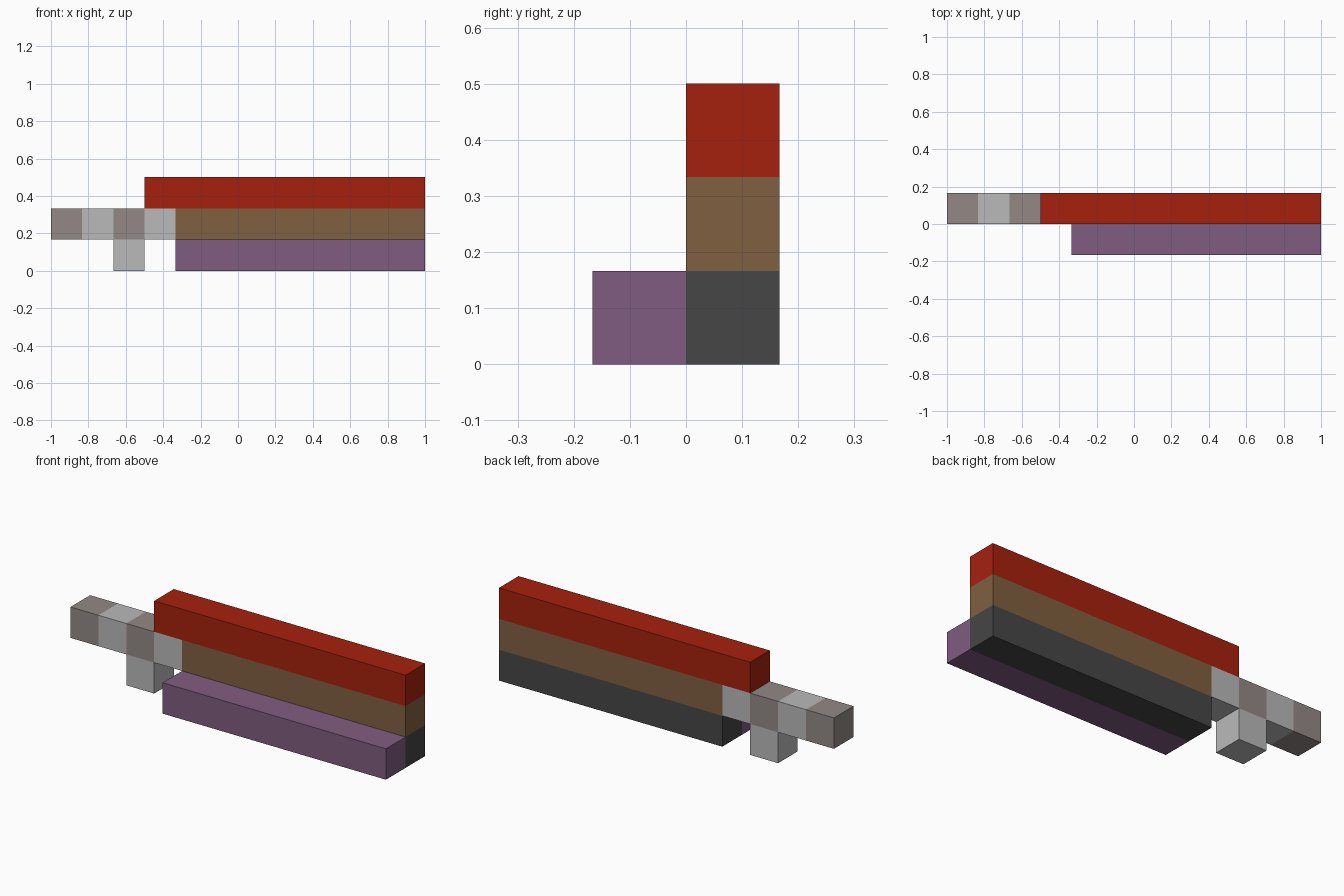
import bpy
import bmesh
from mathutils import Vector, Matrix

default = bpy.data.objects.get("Cube")
if default:
    bpy.data.objects.remove(default, do_unlink=True)

U = 1 / 6  # one block


def material(name, rgb):
    mat = bpy.data.materials.new(name)
    mat.use_nodes = True
    color = (*rgb, 1)
    mat.diffuse_color = color
    mat.node_tree.nodes["Principled BSDF"].inputs["Base Color"].default_value = color
    return mat


red = material("red", (0.381, 0.015, 0.004))
brown = material("brown", (0.216, 0.117, 0.051))
purple = material("purple", (0.216, 0.107, 0.216))
charcoal = material("charcoal", (0.061, 0.061, 0.061))
light_grey = material("light grey", (0.491, 0.491, 0.491))
warm_grey = material("warm grey", (0.292, 0.25, 0.235))

# name, material, first corner in blocks, length in blocks
parts = [
    ("top_beam", red, (-3, 0, 2), 9),
    ("middle_beam", brown, (-2, 0, 1), 8),
    ("bottom_beam", charcoal, (-2, 0, 0), 8),
    ("side_beam", purple, (-2, -1, 0), 8),
    ("arm_tip", warm_grey, (-6, 0, 1), 1),
    ("arm_outer", light_grey, (-5, 0, 1), 1),
    ("arm_inner", warm_grey, (-4, 0, 1), 1),
    ("arm_root", light_grey, (-3, 0, 1), 1),
    ("leg", light_grey, (-4, 0, 0), 1),
]


def occupied(point):
    """True where a point, in blocks, lies inside any part."""
    return any(
        all(0 < p - c < s for p, c, s in zip(point, corner, (length, 1, 1)))
        for _, _, corner, length in parts
    )


for name, mat, corner, length in parts:
    size = Vector((length, 1, 1))
    bm = bmesh.new()
    bmesh.ops.create_cube(bm, size=1)
    bm.transform(Matrix.Translation(Vector(corner) + size / 2) @ Matrix.Diagonal((*size, 1)))
    bm.normal_update()
    # drop the faces buried against a neighbouring part
    buried = [f for f in bm.faces if occupied(f.calc_center_median() + f.normal * 0.1 + Vector((0.01, 0, 0)))]
    bmesh.ops.delete(bm, geom=buried, context="FACES")
    bm.transform(Matrix.Scale(U, 4))
    mesh = bpy.data.meshes.new(name)
    bm.to_mesh(mesh)
    bm.free()
    mesh.materials.append(mat)
    bpy.context.collection.objects.link(bpy.data.objects.new(name, mesh))
